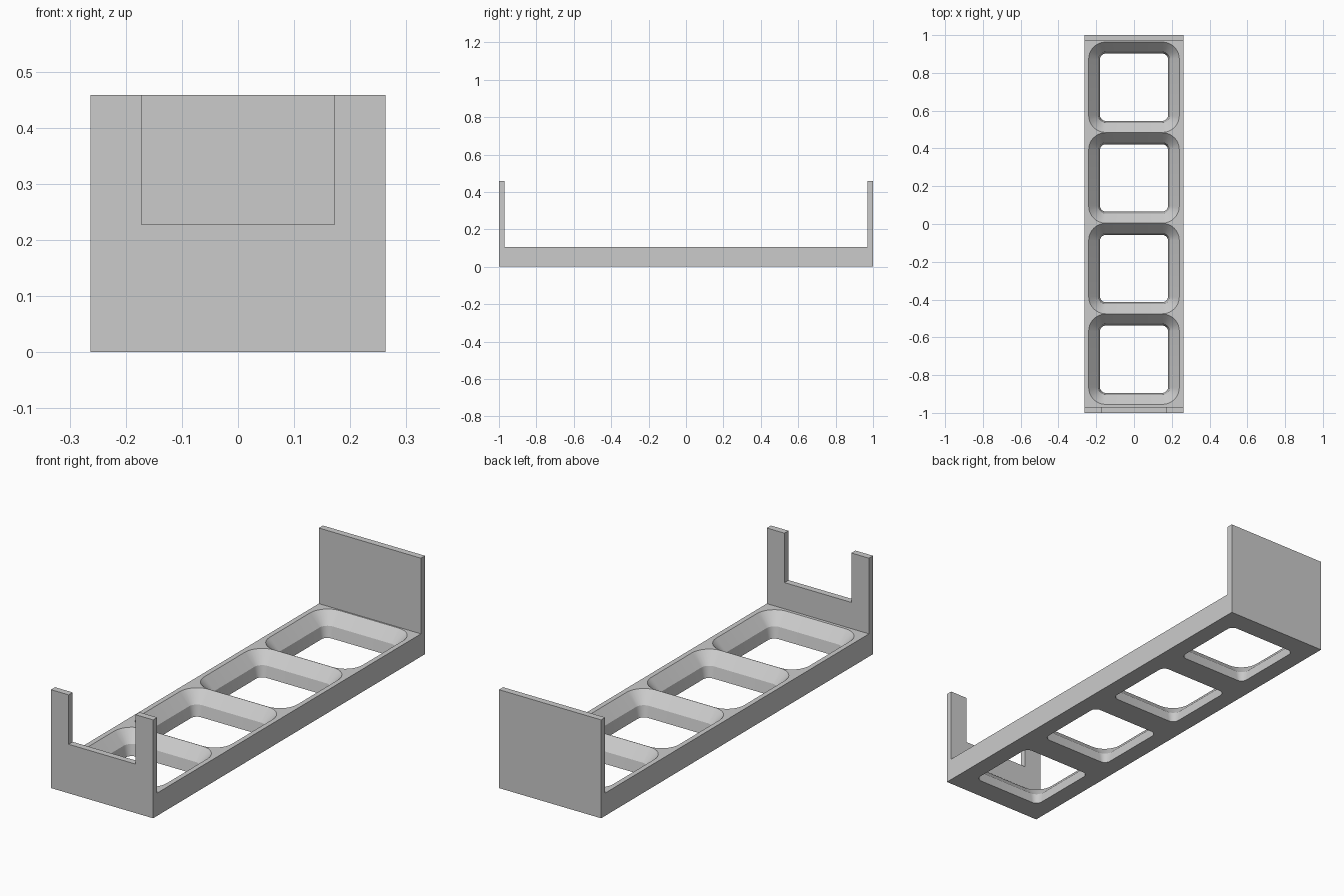
import bpy, bmesh, math

if "Cube" in bpy.data.objects:
    bpy.data.objects.remove(bpy.data.objects["Cube"])

grey = bpy.data.materials.new("light_grey")
grey.diffuse_color = (0.6, 0.6, 0.6, 1)
grey.use_nodes = True
grey.node_tree.nodes["Principled BSDF"].inputs["Base Color"].default_value = grey.diffuse_color


def make_object(name, bm):
    bmesh.ops.recalc_face_normals(bm, faces=bm.faces)
    mesh = bpy.data.meshes.new(name)
    bm.to_mesh(mesh)
    bm.free()
    mesh.materials.append(grey)
    ob = bpy.data.objects.new(name, mesh)
    bpy.context.collection.objects.link(ob)
    return ob


def loft(name, loops):
    """Skin a stack of matching closed loops and cap both ends."""
    bm = bmesh.new()
    rings = [[bm.verts.new(p) for p in loop] for loop in loops]
    n = len(rings[0])
    for a, b in zip(rings, rings[1:]):
        for i in range(n):
            j = (i + 1) % n
            bm.faces.new((a[i], a[j], b[j], b[i]))
    bm.faces.new(rings[0])
    bm.faces.new(rings[-1])
    return make_object(name, bm)


def rounded_rect(cy, hx, hy, r, z, seg=8):
    pts = []
    for k, (sx, sy) in enumerate(((1, 1), (-1, 1), (-1, -1), (1, -1))):
        for i in range(seg + 1):
            a = math.pi / 2 * (k + i / seg)
            pts.append((sx * (hx - r) + r * math.cos(a),
                        cy + sy * (hy - r) + r * math.sin(a), z))
    return pts


def cut(target, cutter):
    mod = target.modifiers.new("cut", 'BOOLEAN')
    mod.operation = 'DIFFERENCE'
    mod.solver = 'EXACT'
    mod.object = cutter
    bpy.context.view_layer.objects.active = target
    bpy.ops.object.modifier_apply(modifier=mod.name)
    bpy.data.objects.remove(cutter)


# Tray: floor and both upright ends as one U-shaped profile
W, FLOOR, TOP, IN = 0.263, 0.106, 0.458, 0.97
u = [(-1, 0), (1, 0), (1, TOP), (IN, TOP), (IN, FLOOR),
     (-IN, FLOOR), (-IN, TOP), (-1, TOP)]
tray = loft("tray", [[(x, y, z) for y, z in u] for x in (-W, W)])

# Four funnel-shaped holes: sloped rim above a steep throat
for i in range(4):
    cy = 0.724 - 0.48 * i
    s = (0.24 - 0.19) / (FLOOR - 0.052)
    e = 0.0005
    cut(tray, loft("hole_cutter", [
        rounded_rect(cy, 0.1777, 0.1757, 0.03, -0.01),
        rounded_rect(cy, 0.18, 0.178, 0.03, 0),
        rounded_rect(cy, 0.19, 0.188, 0.04, 0.052),
        rounded_rect(cy, 0.24 + s * e, 0.2392 + s * e, 0.09, FLOOR + e)]))

# Square notch in the front end
cut(tray, loft("notch_cutter", [
    [(x, y, z) for x, z in ((-0.172, 0.228), (0.172, 0.228), (0.172, 0.6), (-0.172, 0.6))]
    for y in (-1.1, -0.9)]))

bpy.ops.object.select_all(action='DESELECT')
tray.select_set(True)
bpy.context.view_layer.objects.active = tray
bpy.ops.object.shade_smooth_by_angle(angle=math.radians(25))
